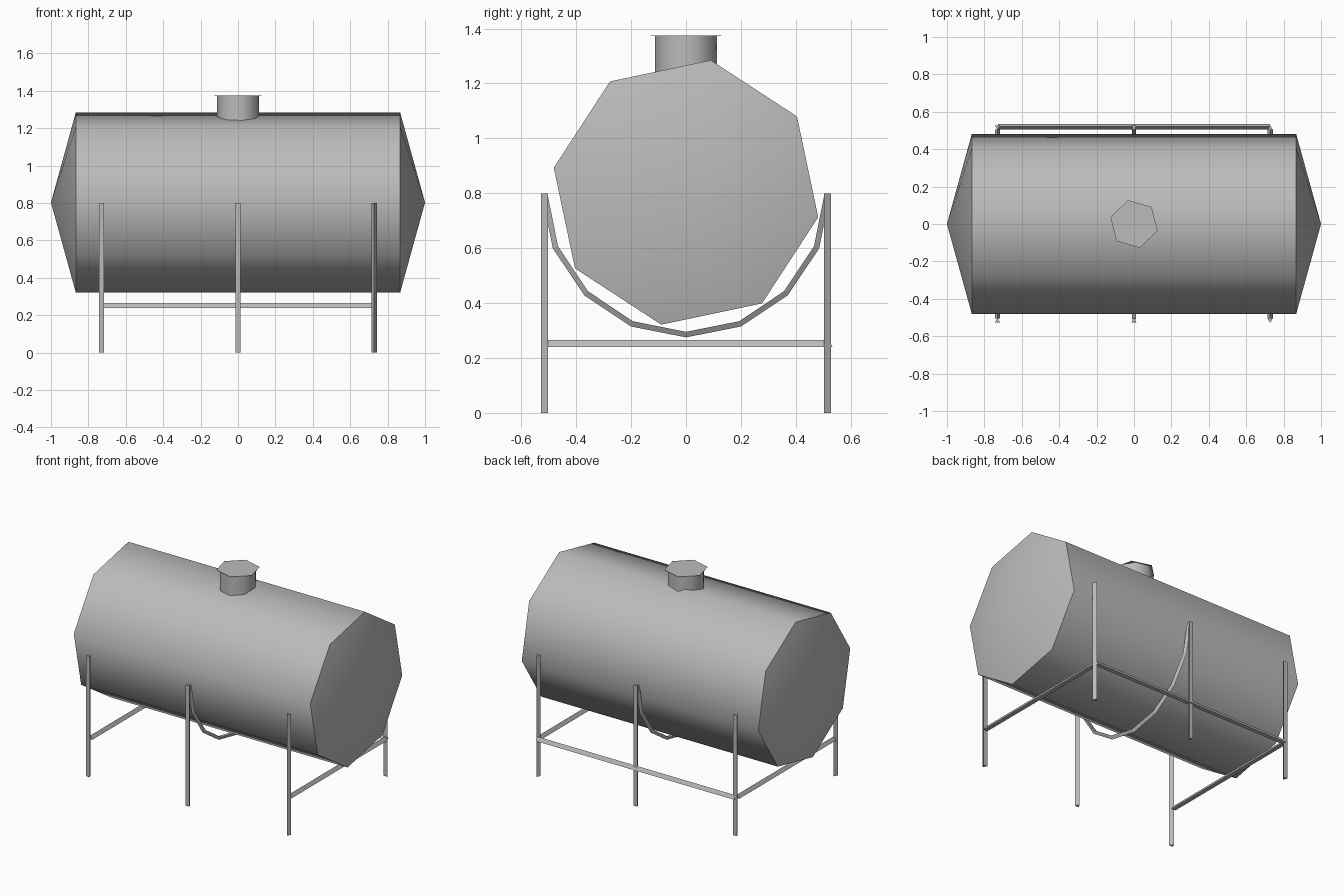
import bpy, bmesh
from math import sin, cos, pi, radians
from mathutils import Vector, Matrix

cube = bpy.data.objects.get("Cube")
if cube:
    bpy.data.objects.remove(cube, do_unlink=True)

steel = bpy.data.materials.new("grey_steel")
steel.use_nodes = True
GREY = (0.5, 0.5, 0.5, 1)
steel.diffuse_color = GREY
bsdf = next(n for n in steel.node_tree.nodes if n.type == 'BSDF_PRINCIPLED')
bsdf.inputs["Base Color"].default_value = GREY


def finish(name, bm, smooth=False):
    bmesh.ops.recalc_face_normals(bm, faces=bm.faces)
    mesh = bpy.data.meshes.new(name)
    bm.to_mesh(mesh)
    bm.free()
    mesh.materials.append(steel)
    obj = bpy.data.objects.new(name, mesh)
    bpy.context.collection.objects.link(obj)
    if smooth:
        bpy.ops.object.select_all(action='DESELECT')
        obj.select_set(True)
        bpy.context.view_layer.objects.active = obj
        bpy.ops.object.shade_smooth_by_angle(angle=radians(50))
    return obj


def loft(bm, rings, cap=True):
    """Skin matching rings of points with quads."""
    rings = [[bm.verts.new(p) for p in ring] for ring in rings]
    n = len(rings[0])
    for a, b in zip(rings, rings[1:]):
        for i in range(n):
            j = (i + 1) % n
            bm.faces.new((a[i], a[j], b[j], b[i]))
    if cap:
        bm.faces.new(rings[0])
        bm.faces.new(rings[-1])
    return rings


def ring_angles(n, start):
    return [radians(start) + 2 * pi * i / n for i in range(n)]


def beam(name, start, end, apex, size=0.0167):
    """Straight three-sided bar with one ridge pointing along apex."""
    start, end, apex = Vector(start), Vector(end), Vector(apex)
    axis = (end - start).normalized()
    offsets = [Matrix.Rotation(a, 3, axis) @ (apex * size) for a in ring_angles(3, 0)]
    bm = bmesh.new()
    loft(bm, [[p + o for o in offsets] for p in (start, end)])
    return finish(name, bm)


# Eight-sided tank with shallow conical ends
MID_Z, RADIUS, HALF = 0.803, 0.49, 0.867
bm = bmesh.new()
ends = loft(bm, [[(x, RADIUS * cos(a), MID_Z + RADIUS * sin(a))
                  for a in ring_angles(8, 79.4)] for x in (-HALF, HALF)], cap=False)
for x, ring in zip((-1, 1), ends):
    tip = bm.verts.new((x, 0, MID_Z))
    for i in range(8):
        bm.faces.new((ring[i], ring[(i + 1) % 8], tip))
finish("tank", bm, smooth=True)

# Filler neck and its flat six-sided lid
bm = bmesh.new()
loft(bm, [[(0.115 * cos(a), 0.115 * sin(a), z) for a in ring_angles(8, 10)]
          for z in (1.18, 1.373)], cap=False)
finish("filler_neck", bm, smooth=True)
bm = bmesh.new()
loft(bm, [[(0.131 * cos(a), 0.131 * sin(a), z) for a in ring_angles(6, 44)]
          for z in (1.373, 1.375)])
finish("filler_lid", bm)

# Six legs, with ridges facing inwards except at the left end
for side, row in ((-1, "front"), (1, "back")):
    for x, place in ((-0.73, "right"), (0, "middle"), (0.728, "left")):
        ridge = side if place == "left" else -side
        y = side * 0.5155 - ridge * 0.004
        beam(f"{row}_{place}_leg", (x, y, 0), (x, y, 0.8), (0, ridge, 0))

# Cross bars at both ends and one long bar along the back
for x, place in ((-0.73, "right"), (0.728, "left")):
    beam(f"{place}_cross_bar", (x, -0.505, 0.248), (x, 0.505, 0.248), (0, 0, 1))
beam("back_long_bar", (-0.728, 0.52, 0.248), (0.728, 0.52, 0.248), (0, 0, 1))

# Curved cradle strap hung between the middle legs
bm = bmesh.new()
section = [(0.0135 * sin(a), 0.5115 + 0.0135 * cos(a)) for a in ring_angles(3, 0)]
loft(bm, [[(x, -r * cos(t), 0.8 - r * sin(t)) for x, r in section]
          for t in (pi * i / 8 for i in range(9))])
finish("cradle_strap", bm)
